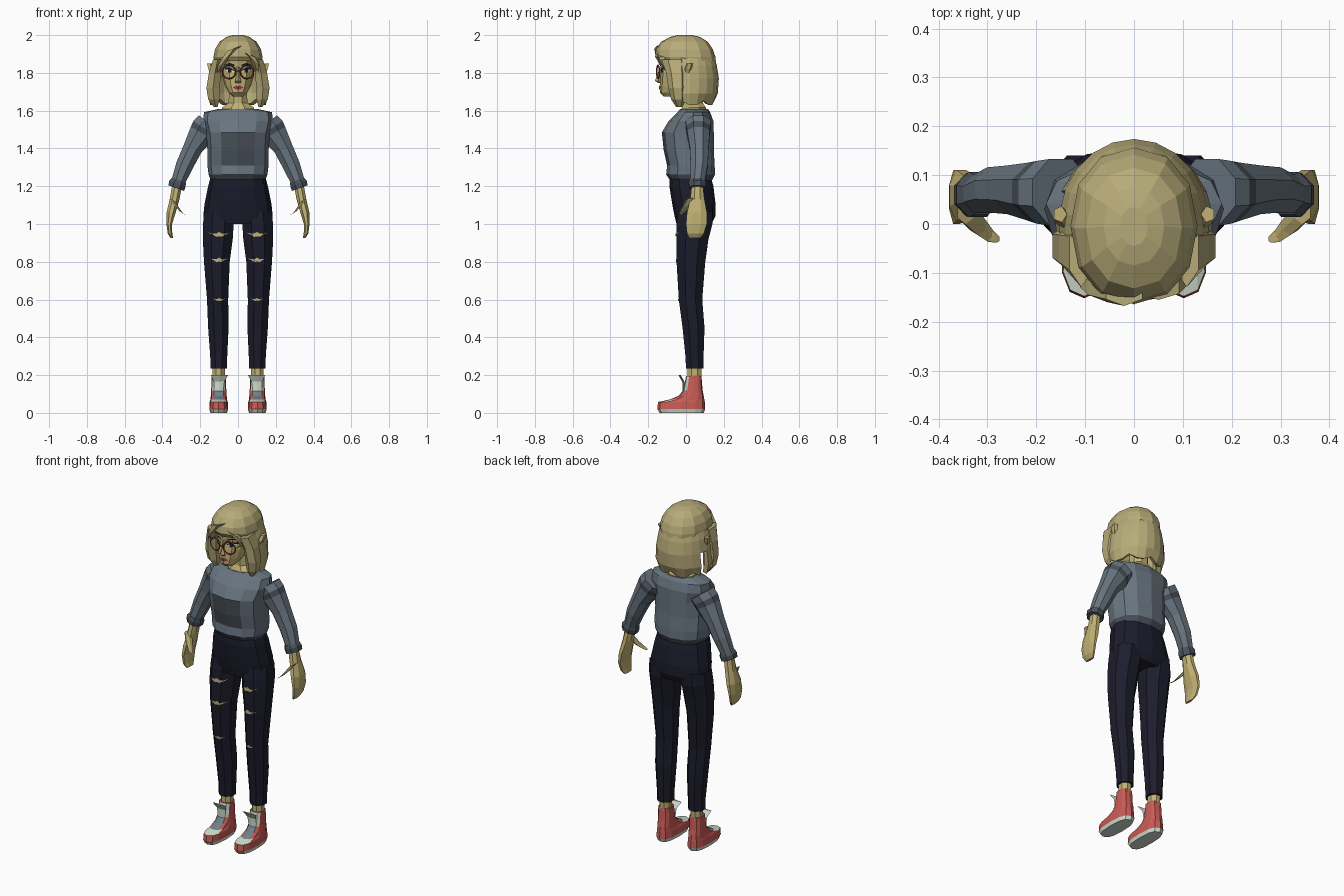
import bpy, bmesh, math
from mathutils import Vector
from mathutils.bvhtree import BVHTree


def material(name, r, g, b):
    m = bpy.data.materials.new(name)
    m.diffuse_color = [(c / 255) ** 2.2 for c in (r, g, b)] + [1]
    return m


HAIR = material("hair_blond", 182, 170, 120)
SKIN = material("skin", 192, 176, 116)
KNIT = material("sweater_grey", 104, 116, 127)
DARK = material("sweater_dark", 74, 82, 90)
PANTS = material("pants_navy", 34, 34, 48)
RED = material("shoe_red", 200, 92, 86)
MINT = material("pale_mint", 208, 222, 208)
LACE = material("lace_grey", 112, 128, 138)
ROSE = material("frame_red", 150, 58, 58)
INK = material("eye_dark", 32, 30, 40)


def finish(name, bm, mats, rule=None):
    bmesh.ops.recalc_face_normals(bm, faces=bm.faces)
    bm.normal_update()
    if rule:
        for f in bm.faces:
            f.material_index = rule(f.calc_center_median(), f.normal)
    me = bpy.data.meshes.new(name)
    bm.to_mesh(me)
    tree = BVHTree.FromBMesh(bm)
    bm.free()
    for m in mats:
        me.materials.append(m)
    ob = bpy.data.objects.new(name, me)
    bpy.context.collection.objects.link(ob)
    return ob, tree


def loft(name, rings, mats, n=8, half=True, power=1.0, side=1, rule=None):
    """Skin rings of (x, y, z, rx, ry, tilt in degrees about y)."""
    bm = bmesh.new()
    loops = []
    shift = 0.5 if half else 0
    grow = 1 / math.cos(math.pi / n) if half else 1
    for x, y, z, rx, ry, *t in rings:
        t = math.radians(t[0]) if t else 0
        loop = []
        for i in range(n):
            a = 2 * math.pi * (i + shift) / n
            c, s = (math.copysign(abs(v) ** power, v) * grow for v in (math.cos(a), math.sin(a)))
            loop.append(bm.verts.new((side * (x + rx * c * math.cos(t)), y + ry * s,
                                      z + rx * c * math.sin(t))))
        loops.append(loop)
    for a, b in zip(loops, loops[1:]):
        for i in range(n):
            bm.faces.new((a[i], a[(i + 1) % n], b[(i + 1) % n], b[i]))
    bm.faces.new(loops[0])
    bm.faces.new(loops[-1])
    return finish(name, bm, mats, rule)


def body(rings):
    """(z, half width, front y, back y) to loft rings."""
    return [(0, (f + b) / 2, z, rx, (b - f) / 2) for z, rx, f, b in rings]


def decal(name, cols, tree, mat, off=0.004):
    """Strip of (x, low z, high z) columns laid on the front of a surface."""
    bm = bmesh.new()
    rows = []
    for x, lo, hi in cols:
        pair = []
        for z in (lo, hi):
            hit = tree.ray_cast(Vector((x, -1, z)), Vector((0, 1, 0)))[0]
            pair.append(bm.verts.new((x, (hit.y if hit else -0.13) - off, z)))
        rows.append(pair)
    for a, b in zip(rows, rows[1:]):
        bm.faces.new((a[0], b[0], b[1], a[1]))
    finish(name, bm, [mat])


# Sweater with dark chest panel and hem
def knit_rule(c, nrm):
    panel = abs(c.x) < 0.07 and c.y < 0 and 1.31 < c.z < 1.48
    return 1 if panel or c.z < 1.25 else 0


loft("sweater", body([(1.225, .142, -.08, .135), (1.262, .156, -.105, .153), (1.31, .162, -.10, .152),
                      (1.39, .162, -.118, .147), (1.485, .168, -.128, .147), (1.545, .185, -.092, .145),
                      (1.592, .18, -.045, .128), (1.61, .10, -.03, .115)]),
     [KNIT, DARK], n=12, half=False, power=.9, rule=knit_rule)

# Neck and upper chest
loft("neck", body([(1.58, .09, -.03, .11), (1.617, .085, -.022, .105), (1.64, .05, -.01, .09),
                   (1.74, .046, -.01, .09)]), [SKIN])

# Trousers
loft("trouser_hips", body([(1.27, .14, -.085, .125), (1.2, .158, -.088, .145), (1.1, .178, -.072, .157),
                           (1.04, .184, -.06, .155), (1.0, .176, -.05, .135)]),
     [PANTS], n=12, half=False, power=.9)

for side, tag in ((1, "right"), (-1, "left")):
    leg, leg_tree = loft(tag + "_trouser_leg", [
        (.096, .05, 1.07, .083, .09), (.104, .045, 1.0, .081, .095), (.107, .034, .92, .079, .085),
        (.112, .026, .8, .068, .076), (.108, .024, .6, .056, .062), (.104, .04, .45, .054, .058),
        (.102, .045, .3, .045, .048), (.102, .046, .235, .044, .046)], [PANTS], side=side)
    # Torn openings
    for k, (z, w) in enumerate(((.945, .055), (.81, .05), (.6, .034))):
        h = w * .3
        decal(f"{tag}_tear_{k + 1}", [(side * .1 + u * w, z - lo * h, z + hi * h) for u, lo, hi in
              ((-1, -.5, .55), (-.6, .1, .3), (-.25, .8, .3), (0, .6, .8), (.3, .7, .2),
               (.6, .1, .3), (1, -.5, .55))], leg_tree, SKIN)

    # Sleeve with dark shoulder seam, and cuff
    loft(tag + "_sleeve", [
        (.15, .065, 1.535, .07, .068, 35), (.175, .065, 1.505, .073, .064, 33),
        (.19, .066, 1.48, .069, .06, 30), (.24, .07, 1.4, .051, .05, 25),
        (.283, .07, 1.31, .046, .046, 22), (.32, .06, 1.215, .036, .038, 20)],
        [KNIT, DARK], side=side, rule=lambda c, n: 1 if 1.48 < c.z - (abs(c.x) - .18) * .65 < 1.508 else 0)
    loft(tag + "_cuff", [(.312, .06, 1.232, .038, .04, 20), (.32, .06, 1.215, .046, .046, 20),
                         (.327, .06, 1.19, .044, .044, 20)], [DARK], side=side)

    # Hand and thumb
    loft(tag + "_hand", [
        (.322, .06, 1.205, .026, .03), (.336, .06, 1.13, .026, .038), (.354, .058, 1.06, .024, .053),
        (.364, .055, 1.0, .015, .055), (.36, .05, .95, .012, .045), (.35, .047, .925, .007, .03)],
        [SKIN], side=side)
    loft(tag + "_thumb", [(.345, .025, 1.125, .02, .022, 35), (.32, -.002, 1.085, .02, .018, 35),
                          (.298, -.022, 1.06, .013, .013, 35), (.28, -.03, 1.05, .006, .007, 35)],
         [SKIN], n=6, side=side)

    # Ankle, shoe, tongue
    loft(tag + "_ankle", [(.102, .045, .15, .032, .036), (.102, .045, .25, .032, .036)], [SKIN], side=side)

    def shoe_rule(c, n):
        if c.z < .022:
            return 1
        if n.y < -.3 and abs(abs(c.x) - .102) < .03 and c.z > .05 and n.z > -.1:
            if c.y < -.075 or c.z > .125:
                return 1
            return 2
        return 1 if n.z > .5 and c.y < -.05 and c.z < .09 else 0

    loft(tag + "_shoe", [(.102, (f + b) / 2, z, rx, (b - f) / 2) for z, rx, f, b in (
        (0, .044, -.14, .094), (.02, .05, -.152, .102), (.058, .048, -.148, .1), (.07, .044, -.09, .097),
        (.09, .042, -.04, .094), (.118, .04, -.015, .088), (.195, .038, .0, .082))],
        [RED, MINT, LACE], n=12, power=.75, half=False, side=side, rule=shoe_rule)
    loft(tag + "_shoe_tongue", [(.102, -.012, .115, .024, .006), (.1, -.014, .165, .028, .006),
                                (.098, -.034, .2, .046, .006)], [MINT], n=4, power=.3, half=False, side=side)

    # Front hair lock and ear
    loft(tag + "_hair_lock", [
        (.108, -.06, 1.87, .024, .06), (.122, -.05, 1.8, .032, .048), (.132, -.045, 1.72, .035, .042),
        (.128, -.04, 1.66, .03, .034), (.118, -.035, 1.62, .01, .015)], [HAIR], n=6, side=side)
    loft(tag + "_ear", [(.13, .0, 1.775, .008, .006), (.145, .01, 1.82, .012, .016),
                        (.152, .02, 1.85, .012, .014)], [SKIN], n=5, side=side)

# Head
head, face = loft("head", body([
    (1.676, .03, -.118, -.04), (1.695, .048, -.138, .0), (1.73, .068, -.138, .05), (1.78, .083, -.136, .08),
    (1.82, .088, -.132, .09), (1.87, .09, -.14, .09), (1.93, .07, -.1, .08)]), [SKIN], n=12, half=False, power=.9)
loft("nose", [(0, -.138, 1.747, .016, .01), (0, -.147, 1.758, .015, .018), (0, -.14, 1.785, .009, .014),
              (0, -.132, 1.83, .007, .006)], [SKIN], n=4, half=False)
decal("lips", [(-.027, 1.722, 1.724), (-.01, 1.712, 1.733), (0, 1.711, 1.73), (.01, 1.712, 1.733),
               (.027, 1.722, 1.724)], face, ROSE)

for side, tag in ((1, "right"), (-1, "left")):
    # Eye, brow, glasses
    def spot(name, pts, mat, off):
        decal(f"{tag}_{name}", [(side * x, lo, hi) for x, lo, hi in pts], face, mat, off)
    spot("eye_white", [(.022, 1.808, 1.812), (.034, 1.802, 1.822), (.05, 1.802, 1.822), (.064, 1.81, 1.818)], MINT, .003)
    spot("iris", [(.034, 1.803, 1.82), (.044, 1.801, 1.824), (.052, 1.803, 1.82)], INK, .006)
    spot("eyelash", [(.02, 1.81, 1.816), (.042, 1.82, 1.828), (.07, 1.818, 1.828)], INK, .006)
    spot("eyebrow", [(.018, 1.836, 1.844), (.045, 1.846, 1.853), (.075, 1.838, 1.842)], INK, .005)
    bpy.ops.mesh.primitive_torus_add(major_segments=12, minor_segments=4, major_radius=.036, minor_radius=.004,
                                     location=(side * .047, -.148, 1.805), rotation=(math.pi / 2, 0, side * .2))
    bpy.context.object.name = tag + "_glasses_rim"
    bpy.context.object.data.materials.append(ROSE)
    loft(tag + "_glasses_arm", [(.084, -.14, 1.812, .003, .003), (.1, -.06, 1.818, .003, .003),
                                (.13, .01, 1.824, .003, .003)], [ROSE], n=4, side=side)
bpy.ops.mesh.primitive_cube_add(size=1, location=(0, -.156, 1.81))
bpy.context.object.name = "glasses_bridge"
bpy.context.object.scale = (.024, .006, .007)
bpy.context.object.data.materials.append(ROSE)

# Hair crown and swept fringe
loft("hair_crown", body([
    (1.862, .126, -.148, .158), (1.885, .13, -.164, .156), (1.925, .122, -.158, .142), (1.965, .098, -.132, .115),
    (1.99, .062, -.085, .075), (2.0, .028, -.045, .035)]), [HAIR], n=12, half=False, power=.92)
loft("hair_fringe_left", [(-.02, -.14, 1.93, .04, .024, 20), (-.055, -.13, 1.885, .045, .026, 30),
                          (-.085, -.115, 1.845, .03, .024, 30), (-.1, -.095, 1.81, .012, .016, 30)], [HAIR], n=6)
loft("hair_fringe_right", [(.05, -.13, 1.9, .045, .022, -20), (.085, -.11, 1.86, .028, .026, -30),
                           (.098, -.09, 1.815, .012, .02, -30)], [HAIR], n=6)

# Back hair: curved curtain with a ragged hem and an opening beside the left ear
bm = bmesh.new()
grid = []
for r, (z, rx, ry) in enumerate(((1.885, .124, .15), (1.84, .142, .163), (1.77, .154, .174),
                                 (1.69, .162, .168), (1.635, .148, .145))):
    row = []
    for i in range(13):
        a = math.radians(-10 + i * 200 / 12)
        drop = (0.018 if i % 3 == 0 else -.006) if r == 4 else 0
        row.append(bm.verts.new((rx * math.cos(a), ry * math.sin(a), z + drop)))
    grid.append(row)
for r in range(4):
    for i in range(12):
        if not (r > 1 and i == 10):
            bm.faces.new((grid[r][i], grid[r][i + 1], grid[r + 1][i + 1], grid[r + 1][i]))
bmesh.ops.recalc_face_normals(bm, faces=bm.faces)
if sum(f.normal.dot(f.calc_center_median() * Vector((1, 1, 0))) for f in bm.faces) < 0:
    bmesh.ops.reverse_faces(bm, faces=bm.faces)
bmesh.ops.solidify(bm, geom=bm.faces[:], thickness=.025)
finish("hair_back", bm, [HAIR])
